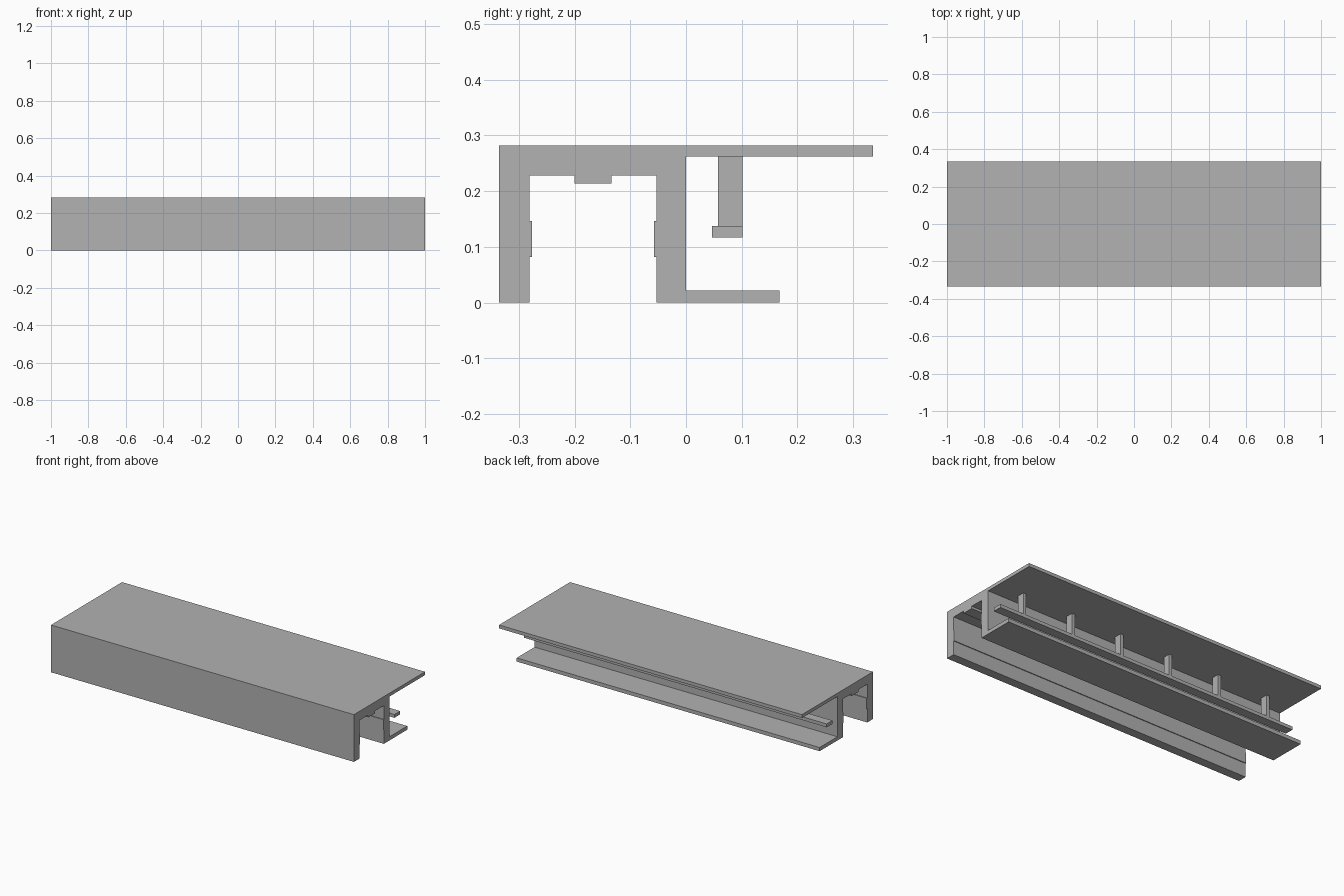
import bpy
import bmesh

cube = bpy.data.objects.get("Cube")
if cube:
    bpy.data.objects.remove(cube, do_unlink=True)

# Single flat grey material
GREY = (0.445, 0.445, 0.445, 1.0)
grey = bpy.data.materials.new("plain grey")
grey.use_nodes = True
grey.diffuse_color = GREY
grey.node_tree.nodes["Principled BSDF"].inputs["Base Color"].default_value = GREY


def extrude_profile(name, points, x_min, x_max):
    """Extrude a closed (y, z) outline along x."""
    bm = bmesh.new()
    face = bm.faces.new([bm.verts.new((x_min, y, z)) for y, z in points])
    swept = bmesh.ops.extrude_face_region(bm, geom=[face], use_keep_orig=True)
    moved = [v for v in swept["geom"] if isinstance(v, bmesh.types.BMVert)]
    bmesh.ops.translate(bm, verts=moved, vec=(x_max - x_min, 0, 0))
    bmesh.ops.recalc_face_normals(bm, faces=bm.faces)
    mesh = bpy.data.meshes.new(name)
    bm.to_mesh(mesh)
    bm.free()
    mesh.materials.append(grey)
    obj = bpy.data.objects.new(name, mesh)
    bpy.context.collection.objects.link(obj)
    return obj


def bar(name, y0, y1, z0, z1, x_min=-1, x_max=1):
    return extrude_profile(name, [(y0, z0), (y1, z0), (y1, z1), (y0, z1)], x_min, x_max)


# Main channel: front wall, ribbed inside, rear wall, foot flange and overhanging top
TOP, FRONT, BACK = 0.282, -0.335, 0.335
IN_FRONT, IN_REAR, CEILING = -0.281, -0.053, 0.228
RIB_LOW, RIB_HIGH = 0.082, 0.146
extrude_profile("channel_body", [
    (FRONT, 0), (IN_FRONT, 0),
    (IN_FRONT, RIB_LOW), (-0.276, RIB_LOW), (-0.276, RIB_HIGH), (IN_FRONT, RIB_HIGH),
    (IN_FRONT, CEILING),
    (-0.2, CEILING), (-0.2, 0.214), (-0.134, 0.214), (-0.134, CEILING),
    (IN_REAR, CEILING),
    (IN_REAR, RIB_HIGH), (-0.057, RIB_HIGH), (-0.057, RIB_LOW), (IN_REAR, RIB_LOW),
    (IN_REAR, 0), (0.168, 0), (0.168, 0.022), (0, 0.022),
    (0, 0.262), (BACK, 0.262), (BACK, TOP), (FRONT, TOP),
], -1, 1)

# Rail hung below the overhang
bar("hanging_rail", 0.047, 0.101, 0.117, 0.137)

# Evenly spaced hangers that carry the rail
COUNT, THICK = 6, 0.02
for i in range(COUNT):
    x = -1 + (2 * i + 1) / COUNT
    bar(f"rail_hanger_{i + 1}", 0.057, 0.101, 0.137, 0.262, x - THICK / 2, x + THICK / 2)
